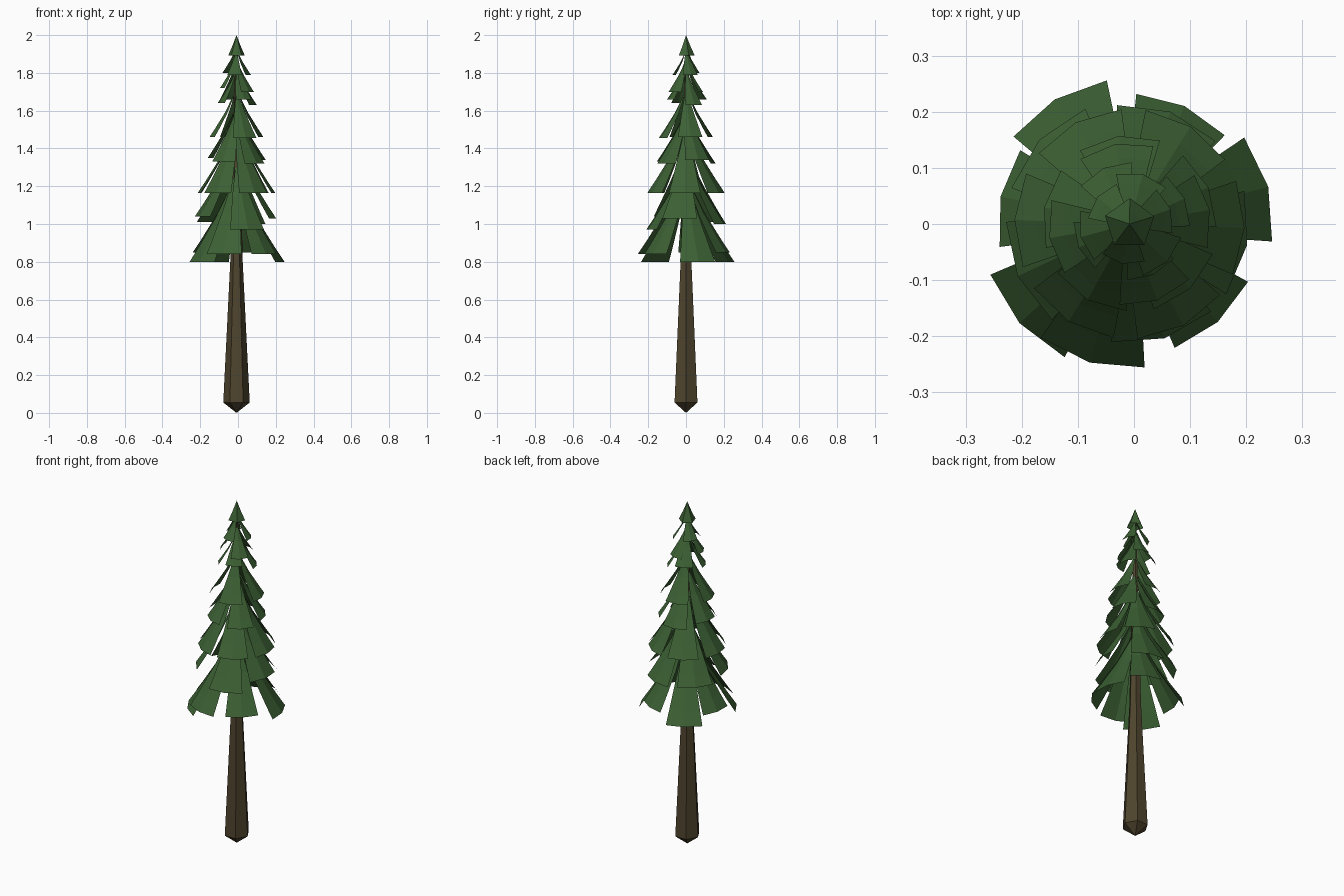
import bpy, bmesh, math

if "Cube" in bpy.data.objects:
    bpy.data.objects.remove(bpy.data.objects["Cube"])

AXIS_X = -0.008


def material(name, col):
    m = bpy.data.materials.new(name)
    m.diffuse_color = (*col, 1)
    m.use_nodes = True
    m.node_tree.nodes["Principled BSDF"].inputs["Base Color"].default_value = m.diffuse_color
    return m


BARK = material("brown bark", (0.078, 0.058, 0.027))
NEEDLE = material("pine green", (0.045, 0.118, 0.034))


def finish(bm, name, mat):
    me = bpy.data.meshes.new(name)
    bm.to_mesh(me)
    bm.free()
    me.materials.append(mat)
    ob = bpy.data.objects.new(name, me)
    bpy.context.collection.objects.link(ob)
    return ob


def lathe(name, profile, sides, mat, turn=0):
    """Faceted body of revolution; zero radius makes a point."""
    bm = bmesh.new()
    rings = []
    for r, z in profile:
        n = sides if r > 0 else 1
        rings.append([bm.verts.new((AXIS_X + r * math.cos(turn + math.tau * i / sides),
                                    r * math.sin(turn + math.tau * i / sides), z))
                      for i in range(n)])
    for a, b in zip(rings, rings[1:]):
        for i in range(sides):
            j = (i + 1) % sides
            if len(a) == 1:
                bm.faces.new((a[0], b[j], b[i]))
            elif len(b) == 1:
                bm.faces.new((a[i], a[j], b[0]))
            else:
                bm.faces.new((a[i], a[j], b[j], b[i]))
    return finish(bm, name, mat)


def frond(bm, angle, z, r, half):
    """Drooping sector two facets wide, steep at the root and flaring out."""
    rows = []
    for fr, fz, w in ((0.10, 1.55, 1.3), (0.45, 0.86, 1.15), (0.82, 0.27, 1.03), (1.0, 0.0, 1.0)):
        rows.append([])
        for s in (-1, 0, 1):
            a = math.radians(angle + s * half * w)
            rows[-1].append(bm.verts.new((AXIS_X + fr * r * math.cos(a),
                                          fr * r * math.sin(a), z + fz * r)))
    for a, b in zip(rows, rows[1:]):
        for i in range(2):
            bm.faces.new((a[i], b[i], b[i + 1], a[i + 1]))


# Trunk: hexagonal, pointed underneath, running up inside the foliage
lathe("trunk", [(0, 0), (0.07, 0.055), (0.033, 0.80), (0.022, 1.3), (0.006, 1.92), (0, 1.93)],
      6, BARK)

# Tiers of fronds: half width in degrees, then (angle, tip height, radius) of each frond
tiers = {
    "lower": (22, [(121, .80, .259), (15, .80, .256), (222, .80, .264), (254, .84, .257),
                   (312, .84, .235), (65, .85, .232), (168, .85, .235)]),
    "second": (26, [(287, .97, .213), (350, 1.03, .213), (70, 1.0, .213), (137, 1.01, .22),
                    (205, 1.04, .22)]),
    "third": (24, [(a, 1.165, .205) for a in (238, 298, 358, 58, 118, 178)]),
    "fourth": (27, [(313, 1.32, .158), (25, 1.34, .155), (97, 1.32, .158), (169, 1.35, .155),
                    (241, 1.33, .155)]),
    "fifth": (27, [(290, 1.455, .145), (10, 1.46, .145), (100, 1.46, .145), (190, 1.46, .145)]),
    "sixth": (27, [(25, 1.63, .108), (115, 1.66, .11), (205, 1.64, .10), (295, 1.66, .10)]),
    "seventh": (30, [(75, 1.70, .092), (195, 1.72, .09), (315, 1.70, .095)]),
    "upper": (32, [(20, 1.79, .078), (140, 1.80, .075), (260, 1.79, .072)]),
}
for name, (half, fronds) in tiers.items():
    bm = bmesh.new()
    for angle, z, r in fronds:
        frond(bm, angle, z, r, half)
    finish(bm, name + "_fronds", NEEDLE)

# Pointed top
lathe("tree_top", [(0.046, 1.892), (0.022, 1.945), (0, 2.0)], 5, NEEDLE, 0.3)
